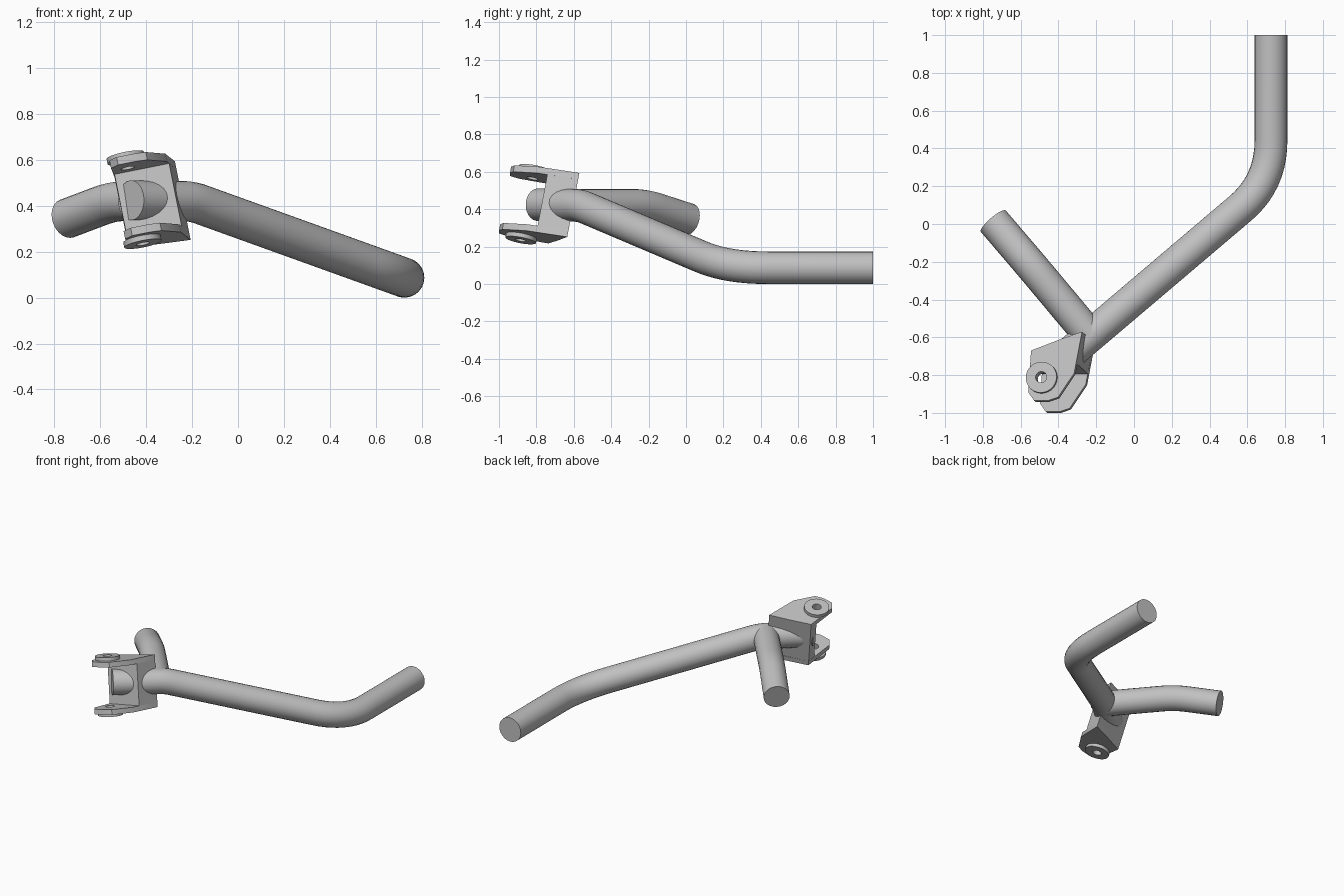
import bpy
import bmesh
from mathutils import Vector

if "Cube" in bpy.data.objects:
    bpy.data.objects.remove(bpy.data.objects["Cube"])

RADIUS = 0.087
AXIS = Vector((-0.2, 0.19, 1.0))          # tilted hinge axis
CORNER = Vector((-0.275, -0.57, 0.594))   # top back corner of the bracket
HEIGHT = 0.342
FLANGE = 0.034
BOSS = 0.022
PIN = (-0.487, -0.815)

grey = bpy.data.materials.new("steel_grey")
grey.use_nodes = True
colour = (0.53, 0.53, 0.53, 1)
grey.diffuse_color = colour
grey.node_tree.nodes["Principled BSDF"].inputs["Base Color"].default_value = colour


def activate(obj):
    bpy.ops.object.select_all(action="DESELECT")
    obj.select_set(True)
    bpy.context.view_layer.objects.active = obj


def smooth(obj):
    activate(obj)
    bpy.ops.object.shade_smooth_by_angle(angle=0.6)


def tube(name, corners, tangents):
    """Round bar along a path whose inner corners are bent."""
    pts = [Vector(c) for c in corners]
    path = [pts[0]]
    for a, b, c, t in zip(pts, pts[1:], pts[2:], tangents):
        p, q = b + (a - b).normalized() * t, b + (c - b).normalized() * t
        for i in range(11):
            s = i / 10
            path.append(p * (1 - s) ** 2 + b * 2 * s * (1 - s) + q * s * s)
    path.append(pts[-1])
    curve = bpy.data.curves.new(name, "CURVE")
    curve.dimensions = "3D"
    curve.bevel_depth = RADIUS
    curve.bevel_resolution = 10
    curve.use_fill_caps = True
    spline = curve.splines.new("POLY")
    spline.points.add(len(path) - 1)
    for sp, p in zip(spline.points, path):
        sp.co = (*p, 1)
    obj = bpy.data.objects.new(name, curve)
    bpy.context.collection.objects.link(obj)
    curve.materials.append(grey)
    activate(obj)
    bpy.ops.object.convert(target="MESH")
    smooth(bpy.context.object)


def on_plane(x, y):
    """Point of the bracket's tilted top plane above a plan position."""
    dx, dy = x - CORNER.x, y - CORNER.y
    return Vector((x, y, CORNER.z - AXIS.x * dx - AXIS.y * dy))


def prism(name, points, low, high):
    """Extrude points of the top plane along the hinge axis."""
    bm = bmesh.new()
    face = bm.faces.new([bm.verts.new(p + AXIS * low) for p in points])
    ext = bmesh.ops.extrude_face_region(bm, geom=[face])
    verts = [v for v in ext["geom"] if isinstance(v, bmesh.types.BMVert)]
    bmesh.ops.translate(bm, verts=verts, vec=AXIS * (high - low))
    bmesh.ops.recalc_face_normals(bm, faces=bm.faces)
    mesh = bpy.data.meshes.new(name)
    bm.to_mesh(mesh)
    bm.free()
    obj = bpy.data.objects.new(name, mesh)
    bpy.context.collection.objects.link(obj)
    mesh.materials.append(grey)
    return obj


def ring(radius, count=40):
    n = AXIS.normalized()
    u = n.orthogonal().normalized()
    v = n.cross(u)
    centre = on_plane(*PIN)
    from math import cos, sin, tau
    return [centre + (u * cos(tau * i / count) + v * sin(tau * i / count)) * radius
            for i in range(count)]


# Bent bars
tube("main_bar", [(0.725, 1.0, 0.087), (0.725, 0.22, 0.087),
                  (-0.2, -0.565, 0.42), (-0.466, -0.791, 0.424)], [0.22, 0.05])
tube("side_bar", [(-0.745, 0.015, 0.345), (-0.544, -0.22, 0.421),
                  (-0.226, -0.6, 0.421)], [0.09])

# Bracket web and flanges
web = [(-0.275, -0.57), (-0.545, -0.67), (-0.545, -0.735), (-0.307, -0.735)]
flange = [(-0.275, -0.57), (-0.39, -0.61), (-0.545, -0.67), (-0.56, -0.89),
          (-0.529, -0.935), (-0.455, -0.935), (-0.402, -0.917), (-0.317, -0.79)]
web_pts = [on_plane(*p) for p in web]
flange_pts = [on_plane(*p) for p in flange]
prism("bracket_web", web_pts, FLANGE - HEIGHT, -FLANGE)
parts = [prism("upper_flange", flange_pts, -FLANGE, 0),
         prism("lower_flange", flange_pts, -HEIGHT, FLANGE - HEIGHT),
         prism("upper_boss", ring(0.083), 0, BOSS),
         prism("lower_boss", ring(0.083), -HEIGHT - BOSS, -HEIGHT)]

# Pin hole through flanges and bosses
cutter = prism("pin_hole_cutter", ring(0.03), -HEIGHT - 0.1, 0.1)
cutter.hide_render = True
for part in parts:
    mod = part.modifiers.new("pin_hole", "BOOLEAN")
    mod.operation = "DIFFERENCE"
    mod.solver = "EXACT"
    mod.object = cutter
    activate(part)
    bpy.ops.object.modifier_apply(modifier=mod.name)
    smooth(part)
bpy.data.objects.remove(cutter)
